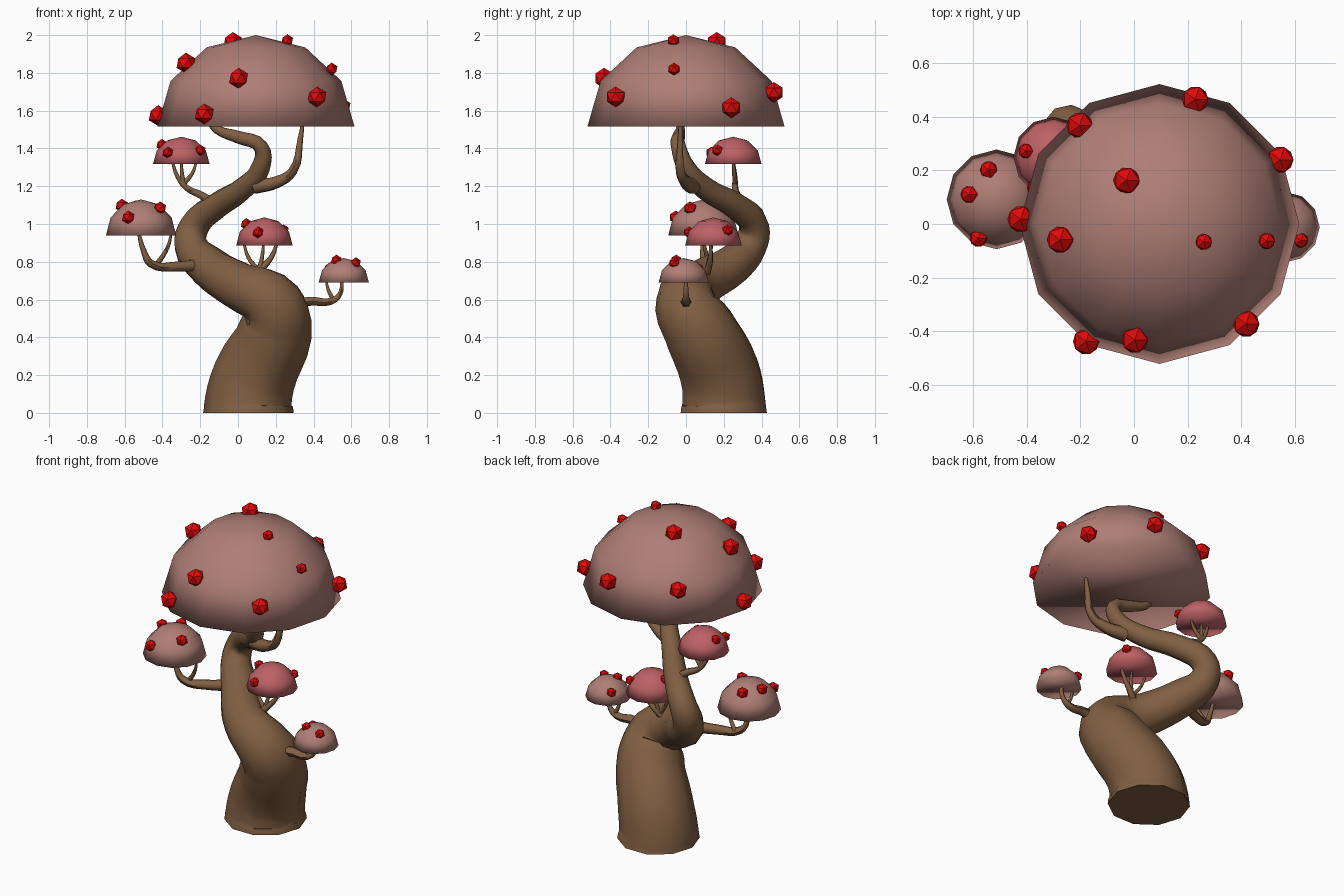
import bpy, bmesh
from math import radians, sin, cos
from mathutils import Vector, Matrix

cube = bpy.data.objects.get("Cube")
if cube:
    bpy.data.objects.remove(cube, do_unlink=True)


def material(name, *rgb):
    mat = bpy.data.materials.new(name)
    mat.use_nodes = True
    mat.diffuse_color = (*rgb, 1)
    shader = next(n for n in mat.node_tree.nodes if n.type == 'BSDF_PRINCIPLED')
    shader.inputs["Base Color"].default_value = (*rgb, 1)
    return mat


BARK = material("brown bark", .22, .115, .055)
MAUVE = material("dusty mauve", .43, .21, .18)
PINK = material("rose pink", .51, .12, .13)
RED = material("bright red", .75, .003, .003)


def mesh_object(name, bm, mat, smooth):
    mesh = bpy.data.meshes.new(name)
    bm.to_mesh(mesh)
    bm.free()
    mesh.materials.append(mat)
    for face in mesh.polygons:
        face.use_smooth = smooth
    bpy.context.collection.objects.link(bpy.data.objects.new(name, mesh))


def limb(name, points, radii, bevel_resolution=1):
    """Smooth tapered tube through the points, cut off at the ground."""
    curve = bpy.data.curves.new(name, 'CURVE')
    curve.dimensions = '3D'
    curve.bevel_depth = 1
    curve.bevel_resolution = bevel_resolution
    curve.resolution_u = 4
    curve.use_fill_caps = True
    spline = curve.splines.new('BEZIER')
    spline.bezier_points.add(len(points) - 1)
    for knot, point, radius in zip(spline.bezier_points, points, radii):
        knot.co = point
        knot.radius = radius
        knot.handle_left_type = knot.handle_right_type = 'AUTO'
    curve.materials.append(BARK)
    ob = bpy.data.objects.new(name, curve)
    bpy.context.collection.objects.link(ob)
    bpy.ops.object.select_all(action='DESELECT')
    ob.select_set(True)
    bpy.context.view_layer.objects.active = ob
    bpy.ops.object.convert(target='MESH')
    for vert in bpy.context.object.data.vertices:
        vert.co.z = max(vert.co.z, 0)
    bpy.ops.object.shade_smooth_by_angle(angle=radians(60))


def branch(name, thick, thin, *points):
    """Limb whose radius shrinks evenly from thick to thin."""
    last = len(points) - 1
    limb(name, points, [thick + (thin - thick) * i / last for i in range(last + 1)])


def twig(name, fork, tip):
    """Short shoot that leaves a fork slightly sideways and rises into a cap."""
    fork, tip = Vector(fork), Vector(tip)
    bend = fork.lerp(tip, .5)
    bend.x += (tip.x - fork.x) * .2
    branch(name, .015, .006, fork, bend, tip)


def cap(name, centre, radius, height, mat):
    """Half-sphere with a flat underside; returns the transform from a unit dome."""
    place = Matrix.Translation(centre) @ Matrix.Diagonal((radius, radius, height, 1))
    bm = bmesh.new()
    bmesh.ops.create_uvsphere(bm, u_segments=12, v_segments=6, radius=1)
    lower = [v for v in bm.verts if v.co.z < -.1]
    bmesh.ops.delete(bm, geom=lower, context='VERTS')
    rim = [e for e in bm.edges if e.is_boundary]
    bmesh.ops.contextual_create(bm, geom=rim)
    bmesh.ops.recalc_face_normals(bm, faces=bm.faces)
    bm.transform(place)
    mesh_object(name, bm, mat, True)
    return place


def dots(name, place, size, *spots):
    """Faceted beads on a dome, each given by its heading and elevation in degrees."""
    bm = bmesh.new()
    for heading, elevation in spots:
        a, e = radians(heading), radians(elevation)
        on_dome = place @ Vector((cos(e) * cos(a), cos(e) * sin(a), sin(e)))
        bmesh.ops.create_icosphere(bm, subdivisions=1, radius=size,
                                   matrix=Matrix.Translation(on_dome))
    mesh_object(name, bm, RED, False)


# Twisting trunk
limb("trunk", [
    (.055, .2, 0), (.055, .2, .06), (.09, .18, .2), (.2, .07, .44), (.19, 0, .57),
    (.01, .06, .67), (-.16, .24, .78), (-.25, .34, .89), (-.23, .36, .99),
    (-.12, .27, 1.09), (.03, .1, 1.19), (.12, 0, 1.3), (.12, -.04, 1.41),
    (0, -.04, 1.46), (-.11, -.03, 1.5), (-.17, -.03, 1.56),
], [.24, .23, .22, .195, .165, .13, .11, .09, .08, .07, .06, .05, .04, .035, .025, .01], 3)

# Branches, thick end first
branch("crown_branch", .045, .005, (.09, .04, 1.2), (.2, 0, 1.22),
       (.29, -.03, 1.28), (.33, -.03, 1.45), (.35, -.03, 1.6))
branch("left_low_branch", .035, .008, (.3, 0, .56), (.37, 0, .59),
       (.49, 0, .59), (.54, 0, .63), (.55, 0, .72))
branch("right_branch", .037, .008, (-.17, .22, .79), (-.32, .15, .775),
       (-.46, .1, .79), (-.5, .09, .86), (-.53, .09, .97))
branch("middle_branch", .026, .007, (.06, .09, .7), (.13, .12, .77),
       (.18, .13, .83), (.21, .13, .91))
branch("right_high_branch", .028, .007, (-.11, .28, 1.09), (-.19, .27, 1.15),
       (-.27, .26, 1.19), (-.32, .26, 1.25), (-.35, .25, 1.34))

# Twigs at the forks
twig("left_low_twig", (.51, 0, .59), (.465, 0, .71))
twig("right_twig", (-.43, .12, .785), (-.35, .08, .96))
for side, x in (("right", .03), ("left", .135)):
    twig(f"middle_{side}_twig", (.11, .11, .75), (x, .14, .9))
for side, x in (("right", -.3), ("left", -.22)):
    twig(f"right_high_{side}_twig", (-.29, .26, 1.21), (x, .25, 1.33))

# Mushroom caps with their dots
crown = cap("crown_cap", (.095, 0, 1.515), .522, .485, MAUVE)
dots("crown_dots", crown, .055, (127, 67), (189, 44), (238, 8), (-49, 19), (258, 32),
     (129, 25), (74, 22), (28, 12), (178, 7))
dots("crown_small_dots", crown, .034, (-22, 70), (-9, 39))

right = cap("right_cap", (-.513, .092, .94), .186, .19, MAUVE)
dots("right_dots", right, .036, (105, 52), (170, 56), (245, 30), (-35, 49))

right_high = cap("right_high_cap", (-.3, .25, 1.317), .15, .145, PINK)
dots("right_high_dots", right_high, .031, (168, 45), (238, 25), (-40, 30))

middle = cap("middle_cap", (.14, .145, .885), .15, .15, PINK)
dots("middle_dots", middle, .031, (255, 28), (177, 50), (37, 33))

left_low = cap("left_low_cap", (.56, -.012, .69), .133, .13, MAUVE)
dots("left_low_dots", left_low, .03, (-38, 53), (225, 65), (135, 35))
